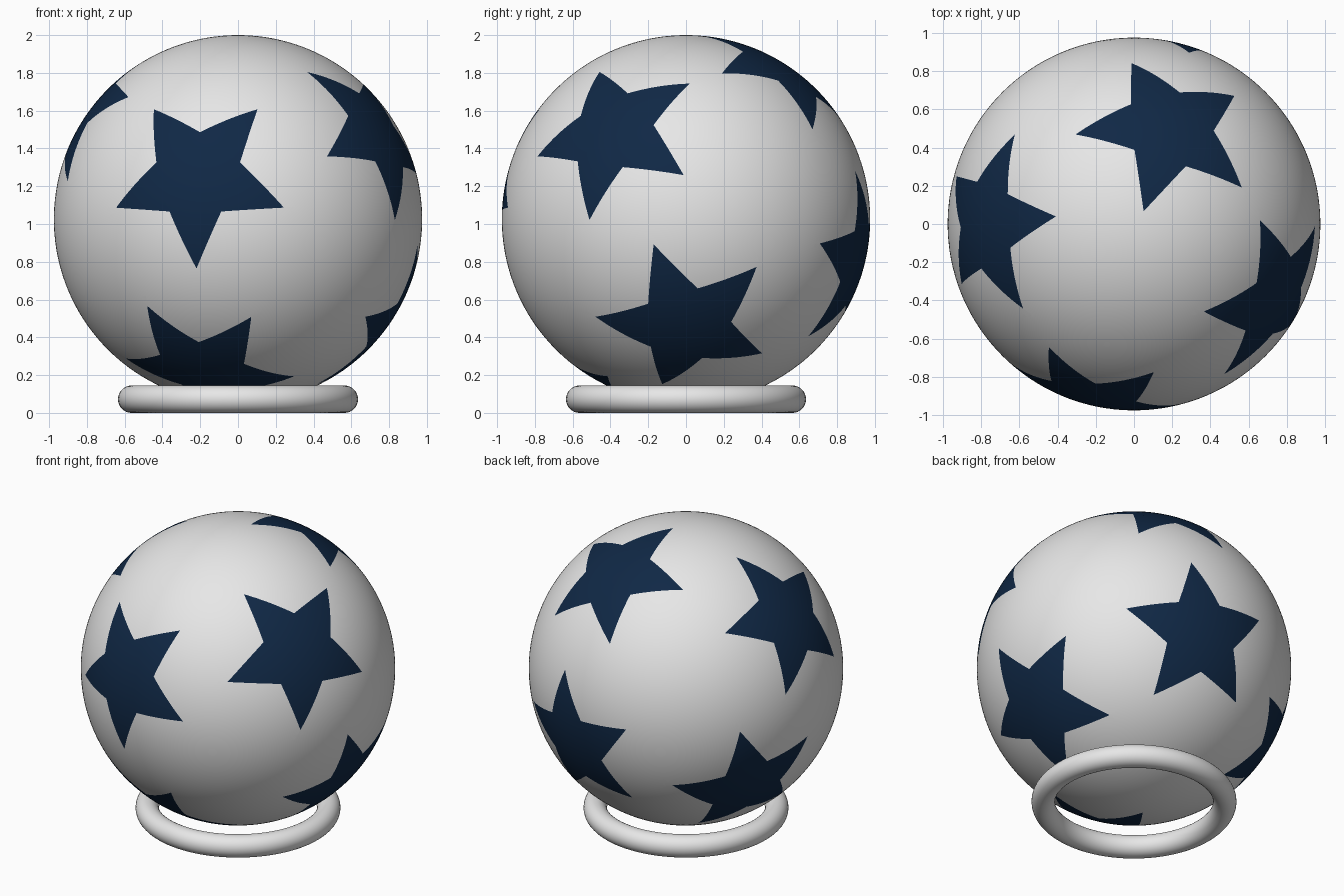
import bpy
import bmesh
from math import radians, tan, cos, sin, pi, atan2
from mathutils import Vector

RADIUS = 0.975
CENTRE_Z = 1.025
TIP = tan(radians(29.5))      # star size on the tangent plane
INNER = tan(radians(14.2))

cube = bpy.data.objects.get("Cube")
if cube:
    bpy.data.objects.remove(cube, do_unlink=True)


def make_material(name, colour, roughness=0.5):
    mat = bpy.data.materials.new(name)
    mat.use_nodes = True
    mat.diffuse_color = colour
    bsdf = mat.node_tree.nodes["Principled BSDF"]
    bsdf.inputs["Base Color"].default_value = colour
    bsdf.inputs["Roughness"].default_value = roughness
    return mat


white = make_material("white", (0.8, 0.8, 0.8, 1))
navy = make_material("navy blue", (0.005, 0.021, 0.06, 1))

# Four star centres, a tip direction for each, and a tip of the opposite star
STARS = [
    ((-.227, -.943, .242), (-.22, -.915, -.255), (.29, .9, .26)),
    ((.77, -.411, .485), (.83, -.51, 0), (-.8, .56, 0)),
    ((.193, .527, .827), (-.3, .47, .8), (-.47, -.71, -.48)),
    ((-.811, 0, .585), (-.4, .04, .888), (.87, .37, -.26)),
]


def star_frame(centre, tip):
    """Centre direction plus two tangent axes, the first one towards a tip."""
    c = Vector(centre).normalized()
    t = Vector(tip)
    a = (t - c * t.dot(c)).normalized()
    return c, a, c.cross(a)


def star_corners(c, a, b):
    for i in range(10):
        r, ang = (INNER if i % 2 else TIP), i * pi / 5
        yield (c + a * r * cos(ang) + b * r * sin(ang)).normalized()


def in_star(p, c, a, b):
    depth = p.dot(c)
    if depth < 0.5:
        return False
    x, y = p.dot(a) / depth, p.dot(b) / depth
    step = 2 * pi / 5
    ang = atan2(y, x) % step
    ang = min(ang, step - ang)
    r = (x * x + y * y) ** 0.5
    px, py = r * cos(ang), r * sin(ang)
    ex, ey = INNER * cos(pi / 5) - TIP, INNER * sin(pi / 5)
    return ex * py - ey * (px - TIP) > 0


frames = []
for centre, tip, opposite in STARS:
    frames.append(star_frame(centre, tip))
    frames.append(star_frame([-k for k in centre], opposite))

# Ball, with the star outlines cut into its surface
bm = bmesh.new()
bmesh.ops.create_icosphere(bm, subdivisions=6, radius=RADIUS)
for c, a, b in frames:
    corners = list(star_corners(c, a, b))
    for i, corner in enumerate(corners):
        following = corners[(i + 1) % len(corners)]
        middle = (corner + following).normalized()
        # only the faces along this one edge are cut
        faces = [f for f in bm.faces
                 if f.calc_center_median().normalized().dot(middle) > cos(radians(13))]
        geom = set(faces)
        for f in faces:
            geom.update(f.edges)
            geom.update(f.verts)
        bmesh.ops.bisect_plane(bm, geom=list(geom), dist=1e-4, plane_co=(0, 0, 0),
                               plane_no=corner.cross(following).normalized())

for v in bm.verts:
    v.co = v.co.normalized() * RADIUS
for f in bm.faces:
    f.smooth = True
    p = f.calc_center_median().normalized()
    f.material_index = int(any(in_star(p, *frame) for frame in frames))

mesh = bpy.data.meshes.new("ball")
bm.to_mesh(mesh)
bm.free()
mesh.materials.append(white)
mesh.materials.append(navy)
ball = bpy.data.objects.new("ball", mesh)
ball.location.z = CENTRE_Z
bpy.context.collection.objects.link(ball)

# Ring stand
bpy.ops.mesh.primitive_torus_add(major_segments=96, minor_segments=32,
                                 major_radius=0.563, minor_radius=0.0725,
                                 location=(0, 0, 0.0725))
ring = bpy.context.object
ring.name = "ring_stand"
ring.data.materials.append(white)
bpy.ops.object.shade_smooth()
